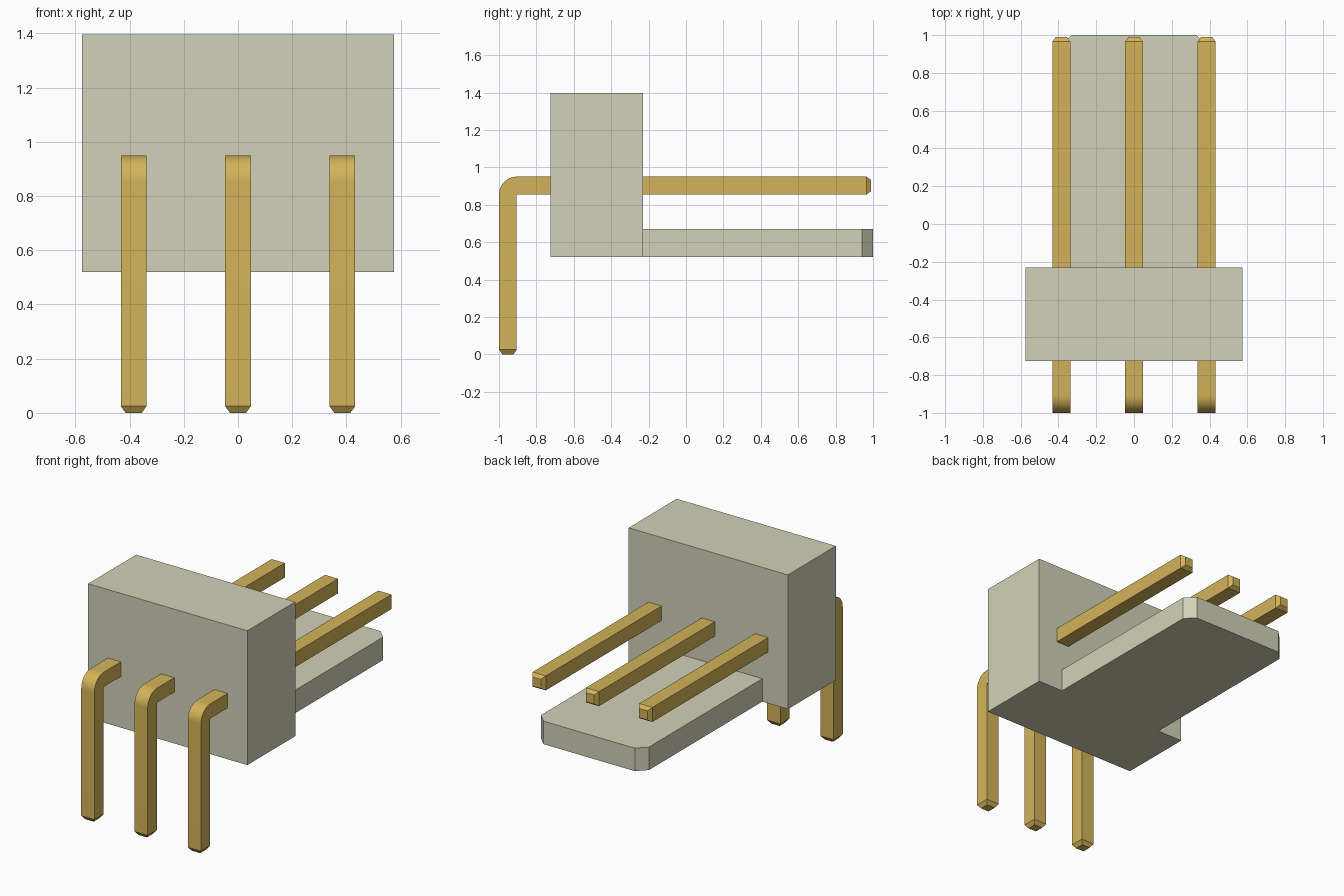
import bpy, bmesh
from math import sin, cos, pi, radians
from mathutils import Vector

cube = bpy.data.objects.get("Cube")
if cube:
    bpy.data.objects.remove(cube)


def material(name, rgb):
    mat = bpy.data.materials.new(name)
    mat.use_nodes = True
    color = (*rgb, 1)
    mat.diffuse_color = color
    mat.node_tree.nodes["Principled BSDF"].inputs["Base Color"].default_value = color
    return mat


ivory = material("ivory plastic", (0.64, 0.64, 0.48))
gold = material("gold metal", (0.65, 0.45, 0.10))


def extrude_profile(points, offset):
    """Fill a closed outline and extrude it into a solid."""
    bm = bmesh.new()
    face = bm.faces.new([bm.verts.new(p) for p in points])
    moved = bmesh.ops.extrude_face_region(bm, geom=[face])["geom"]
    bmesh.ops.translate(bm, vec=offset,
                        verts=[g for g in moved if isinstance(g, bmesh.types.BMVert)])
    bmesh.ops.recalc_face_normals(bm, faces=bm.faces)
    return bm


def add_object(name, bm, mat):
    mesh = bpy.data.meshes.new(name)
    bm.to_mesh(mesh)
    bm.free()
    mesh.materials.append(mat)
    obj = bpy.data.objects.new(name, mesh)
    bpy.context.collection.objects.link(obj)
    return obj


# Upright housing block
BOTTOM, FRONT, BACK, HALF = 0.52, -0.725, -0.23, 0.575
outline = [(-HALF, FRONT, BOTTOM), (HALF, FRONT, BOTTOM),
           (HALF, BACK, BOTTOM), (-HALF, BACK, BOTTOM)]
add_object("housing", extrude_profile(outline, (0, 0, 0.877)), ivory)

# Flat tongue with clipped rear corners
W, CUT = 0.39, 0.06
outline = [(-W, BACK, BOTTOM), (W, BACK, BOTTOM), (W, 1 - CUT, BOTTOM),
           (W - CUT, 1, BOTTOM), (CUT - W, 1, BOTTOM), (-W, 1 - CUT, BOTTOM)]
add_object("locking_tongue", extrude_profile(outline, (0, 0, 0.15)), ivory)

# Bent square pins: rounded outer elbow, tapered tips
T, TIP, REAR, TOP = 0.095, 0.025, 0.99, 0.95
inner_y, inner_z = -1 + T, TOP - T


def make_pin(name, x):
    left = x - T / 2
    outline = [(left, inner_y, inner_z), (left, inner_y, TIP), (left, -1, TIP)]
    for i in range(13):
        a = pi / 2 * i / 12
        outline.append((left, inner_y - T * cos(a), inner_z + T * sin(a)))
    outline += [(left, REAR - TIP, TOP), (left, REAR - TIP, inner_z)]
    bm = extrude_profile(outline, (T, 0, 0))
    bm.normal_update()
    ends = [f for f in bm.faces
            if f.normal.z < -0.9 and f.calc_center_median().z < 0.1
            or f.normal.y > 0.9 and f.calc_center_median().y > 0.9]
    bmesh.ops.inset_individual(bm, faces=ends, thickness=TIP, depth=TIP)
    return add_object(name, bm, gold)


pins = [make_pin(name, x) for name, x in
        (("right_pin", -0.385), ("middle_pin", 0), ("left_pin", 0.385))]

# Smooth only the elbows
bpy.ops.object.select_all(action="DESELECT")
for pin in pins:
    pin.select_set(True)
bpy.context.view_layer.objects.active = pins[0]
bpy.ops.object.shade_smooth_by_angle(angle=radians(30))
